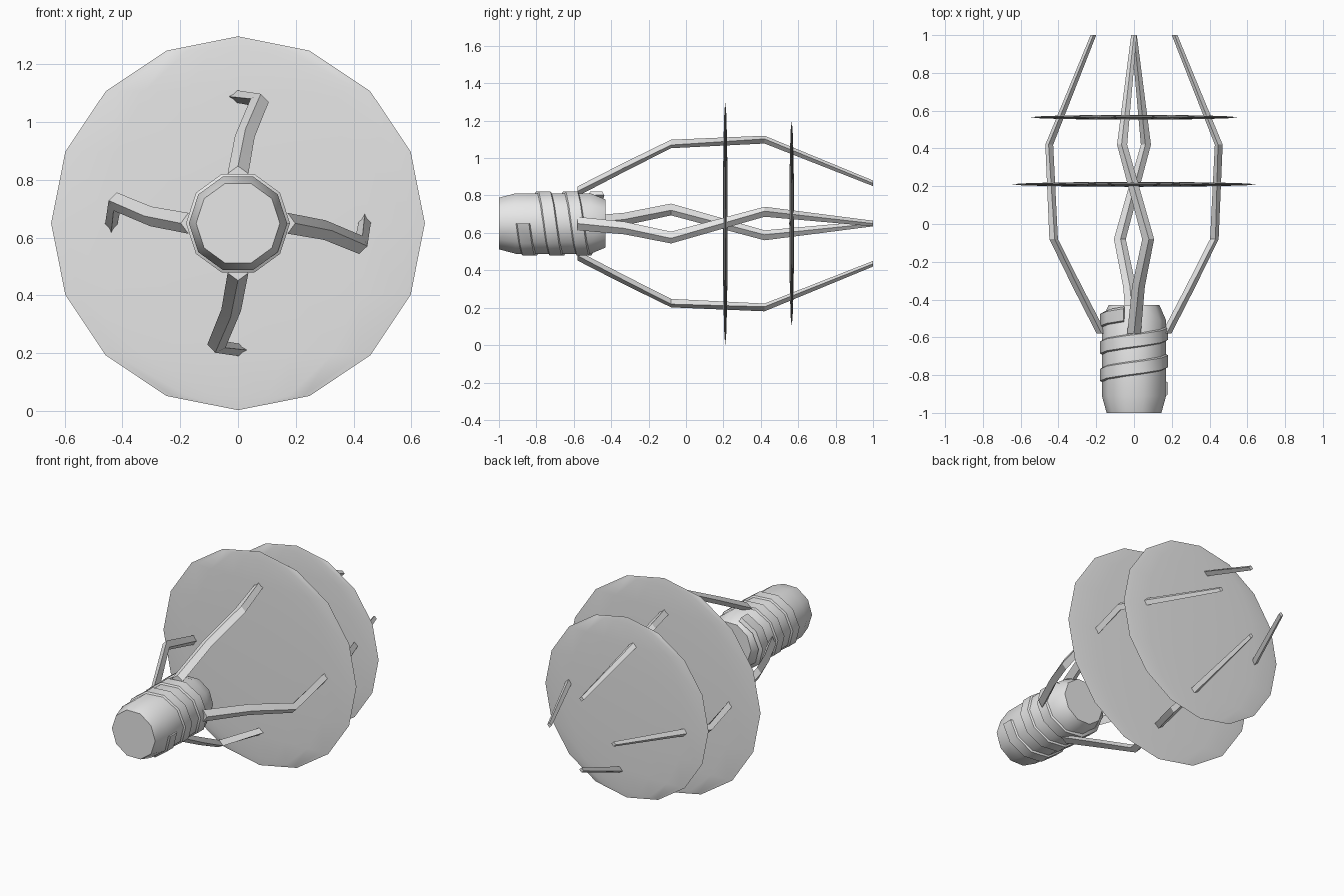
import bpy, bmesh, math
from math import cos, sin, radians, tau

if "Cube" in bpy.data.objects:
    bpy.data.objects.remove(bpy.data.objects["Cube"])

CZ = 0.65  # height of the central axis
grey = bpy.data.materials.new("light_grey")
grey.diffuse_color = (0.8, 0.8, 0.8, 1)
grey.use_nodes = True
grey.node_tree.nodes["Principled BSDF"].inputs["Base Color"].default_value = grey.diffuse_color


def finish(ob, angle):
    ob.data.materials.append(grey)
    bpy.ops.object.select_all(action='DESELECT')
    bpy.context.view_layer.objects.active = ob
    ob.select_set(True)
    bpy.ops.object.shade_smooth_by_angle(angle=radians(angle))


def skin(name, rings, angle=40):
    """Skin a closed, capped tube through rings of points."""
    bm = bmesh.new()
    vs = [[bm.verts.new(p) for p in r] for r in rings]
    n = len(vs[0])
    for a, b in zip(vs, vs[1:]):
        for i in range(n):
            j = (i + 1) % n
            bm.faces.new((a[i], a[j], b[j], b[i]))
    bm.faces.new(vs[0])
    bm.faces.new(vs[-1])
    bmesh.ops.recalc_face_normals(bm, faces=bm.faces)
    me = bpy.data.meshes.new(name)
    bm.to_mesh(me)
    bm.free()
    ob = bpy.data.objects.new(name, me)
    bpy.context.collection.objects.link(ob)
    finish(ob, angle)


def polar(r, a, y):
    return (r * cos(a), y, CZ + r * sin(a))


# ten-sided socket body
profile = [(-1, 0.145), (-0.91, 0.17), (-0.51, 0.17), (-0.43, 0.135)]
skin("socket", [[polar(r, tau * i / 10, y) for i in range(10)] for y, r in profile])

# raised screw thread winding round the socket
thread = []
for i in range(28):
    a, y = -tau * i / 10, -0.915 + 0.0145 * i
    thread.append([polar(0.16, a, y), polar(0.18, a, y + 0.012),
                   polar(0.18, a, y + 0.075), polar(0.16, a, y + 0.087)])
skin("screw_thread", thread)

# four bent arms with a diamond section: y, radius, twist, half width, half depth
path = [(-0.58, 0.172, 0, 0.036, 0.026), (-0.33, 0.302, 4.5, 0.034, 0.025),
        (-0.08, 0.432, 10, 0.032, 0.023), (0.42, 0.453, -8, 0.027, 0.021),
        (1.0, 0.215, 0, 0.015, 0.015)]
for k in range(4):
    rings = []
    for y, r, tw, w, d in path:
        a = radians(90 * (k + 1) - tw)
        tx, tz = -sin(a) * w, cos(a) * w
        x, _, z = polar(r, a, y)
        rings.append([polar(r + d, a, y), (x + tx, y, z + tz),
                      polar(r - d, a, y), (x - tx, y, z - tz)])
    skin(f"arm_{k + 1}", rings, 30)

# two thin flattened discs crossed by the arms
for name, y, r in (("large_disc", 0.21, 0.647), ("small_disc", 0.565, 0.547)):
    bpy.ops.mesh.primitive_uv_sphere_add(segments=16, ring_count=8, radius=1,
                                         location=(0, y, CZ))
    ob = bpy.context.object
    ob.name = name
    ob.scale = (r, 0.013, r)
    bpy.ops.object.transform_apply(location=False, rotation=False, scale=True)
    finish(ob, 30)
